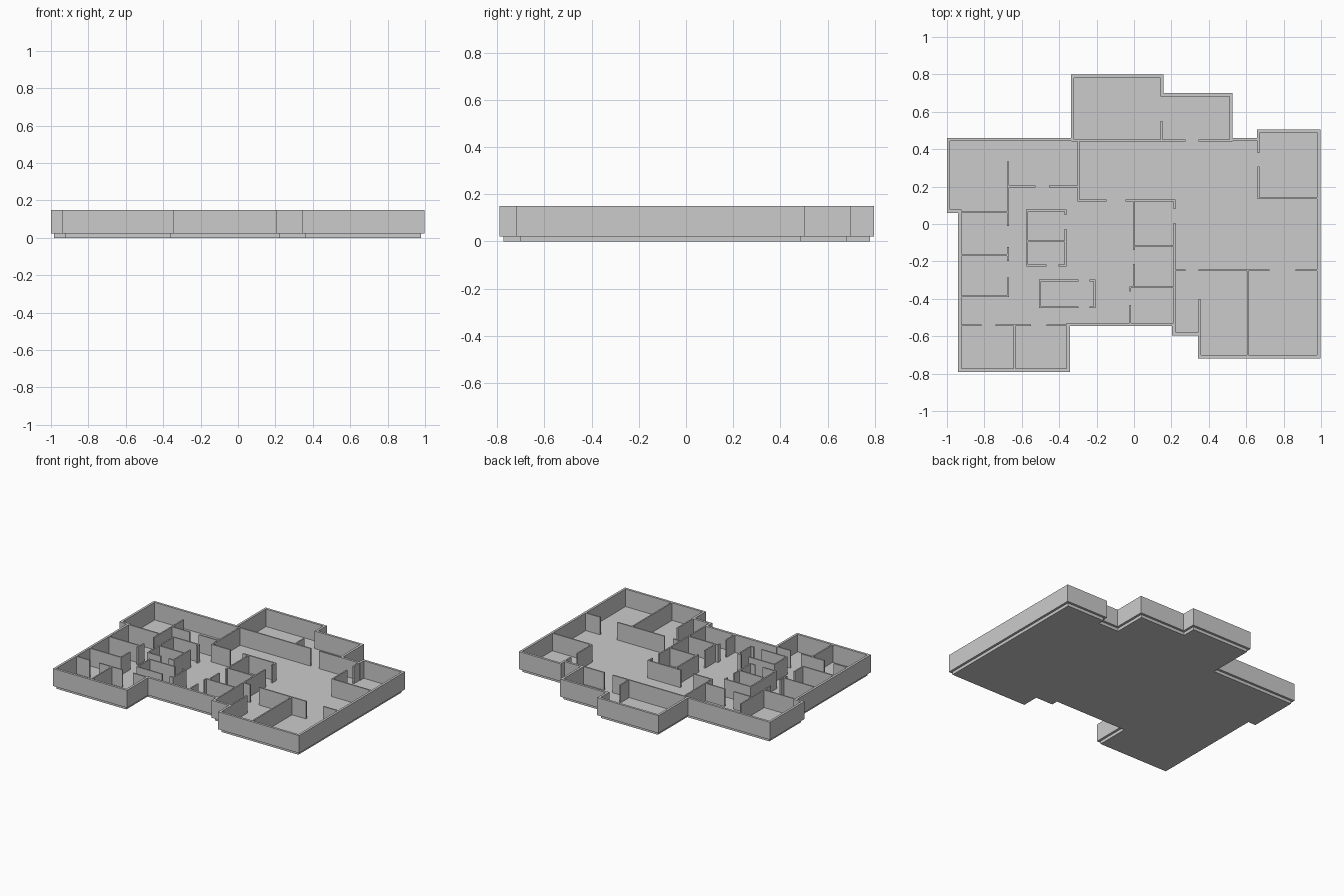
import bpy, bmesh
from mathutils import Vector

if "Cube" in bpy.data.objects:
    bpy.data.objects.remove(bpy.data.objects["Cube"])

Z0, Z1 = 0.022, 0.15      # floor level, wall top
T = 0.017                 # outer wall thickness
TI = 0.010                # partition thickness

# Outer footprint, clockwise
OUTER = [(-1, .46), (-.337, .46), (-.337, .798), (.158, .798), (.158, .70), (.527, .70),
         (.527, .46), (.657, .46), (.657, .505), (.996, .505), (.996, -.718), (.342, -.718),
         (.342, -.595), (.204, -.595), (.204, -.546), (-.343, -.546), (-.343, -.79),
         (-.94, -.79), (-.94, .06), (-1, .06)]


def inset(pts, d):
    """Inset a clockwise right-angled outline."""
    out = []
    for i, p in enumerate(pts):
        p = Vector(p)
        a = (p - Vector(pts[i - 1])).normalized()
        b = (Vector(pts[(i + 1) % len(pts)]) - p).normalized()
        out.append(p + d * (Vector((a.y, -a.x)) + Vector((b.y, -b.x))))
    return out


def finish(bm, name):
    bmesh.ops.recalc_face_normals(bm, faces=bm.faces)
    me = bpy.data.meshes.new(name)
    bm.to_mesh(me)
    bm.free()
    ob = bpy.data.objects.new(name, me)
    bpy.context.collection.objects.link(ob)
    return ob


def loop(bm, pts, z):
    return [bm.verts.new((p[0], p[1], z)) for p in pts]


def bridge(bm, a, b):
    for i in range(len(a)):
        j = (i + 1) % len(a)
        bm.faces.new((a[i], a[j], b[j], b[i]))


def box(bm, x0, x1, y0, y1):
    pts = [(x0, y0), (x1, y0), (x1, y1), (x0, y1)]
    lo, hi = loop(bm, pts, Z0), loop(bm, pts, Z1)
    bm.faces.new(lo)
    bm.faces.new(hi)
    bridge(bm, lo, hi)


# Floor slab
inner = inset(OUTER, T)
bm = bmesh.new()
lo, hi = loop(bm, inner, 0), loop(bm, inner, Z0)
bm.faces.new(lo)
bm.faces.new(hi)
bridge(bm, lo, hi)
finish(bm, "floor_slab")

# Outer wall ring
bm = bmesh.new()
rings = [loop(bm, OUTER, Z0), loop(bm, OUTER, Z1), loop(bm, inner, Z1), loop(bm, inner, Z0)]
for i in range(4):
    bridge(bm, rings[i], rings[(i + 1) % 4])
finish(bm, "outer_wall")

# Partitions running along x: y -> spans, gaps are doorways
ALONG_X = {
    .447: [(-.335, .275), (.345, .527)],
    .20: [(-.674, -.527), (-.455, -.297)],
    .125: [(-.297, -.148), (-.046, .217)],
    .063: [(-.93, -.67)],
    -.165: [(-.93, -.67)],
    -.386: [(-.93, -.67)],
    -.541: [(-.93, -.816), (-.74, -.552), (-.467, -.345)],
    .073: [(-.575, -.362)],
    -.092: [(-.575, -.362)],
    -.221: [(-.575, -.468), (-.404, -.362)],
    -.302: [(-.506, -.297), (-.238, -.208)],
    -.445: [(-.506, -.297), (-.238, -.208)],
    -.119: [(0, .217)],
    -.338: [(-.024, .217)],
    -.247: [(.217, .275), (.345, .725), (.864, .985)],
    .138: [(.665, .985)],
}
# Partitions running along y: x -> spans
ALONG_Y = {
    -.674: [(-.012, .335), (-.198, -.124), (-.391, -.285)],
    -.297: [(.12, .45)],
    -.639: [(-.78, -.541)],
    -.572: [(-.225, .078)],
    -.366: [(.048, .078), (-.225, -.028)],
    -.502: [(-.448, -.298)],
    -.212: [(-.448, -.298)],
    -.001: [(-.14, .13), (-.338, -.215)],
    .216: [(.08, .13), (-.585, .005)],
    -.02: [(-.362, -.335), (-.535, -.434)],
    .608: [(-.705, -.247)],
    .35: [(-.705, -.40)],
    .147: [(.447, .55)],
    .665: [(.38, .45), (.135, .308)],
}
h = TI / 2
bm = bmesh.new()
for y, spans in ALONG_X.items():
    for a, b in spans:
        box(bm, a, b, y - h, y + h)
finish(bm, "cross_partitions")
bm = bmesh.new()
for x, spans in ALONG_Y.items():
    for a, b in spans:
        box(bm, x - h, x + h, a, b)
finish(bm, "depth_partitions")
